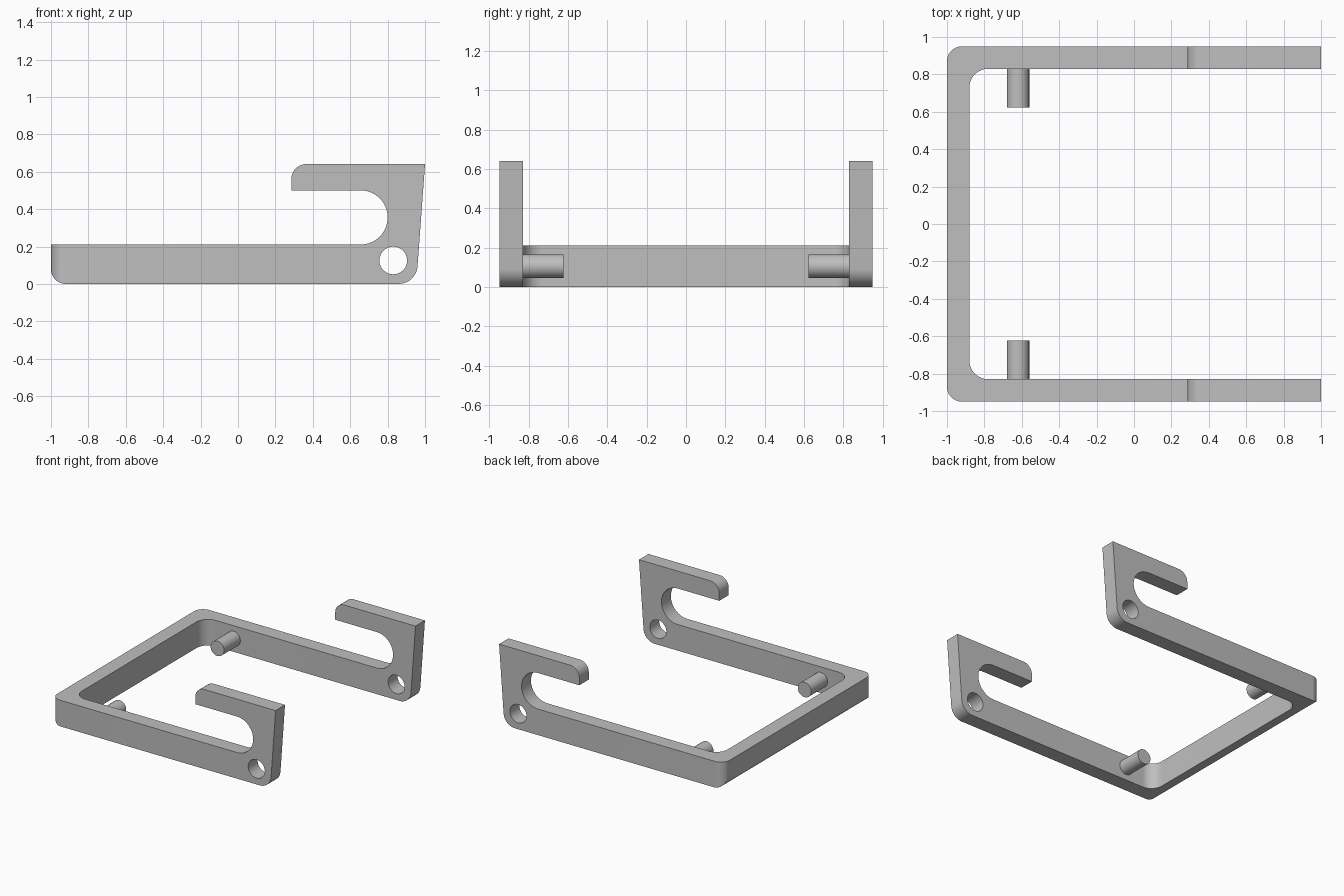
import bpy, bmesh, math
from mathutils import Matrix, Vector

old = bpy.data.objects.get("Cube")
if old:
    bpy.data.objects.remove(old, do_unlink=True)

grey = bpy.data.materials.new("light grey")
grey.use_nodes = True
colour = (0.52, 0.52, 0.52, 1)
grey.diffuse_color = colour
grey.node_tree.nodes["Principled BSDF"].inputs["Base Color"].default_value = colour


def arc(cx, cy, r, start, end, steps=12):
    """Points along an arc, angles in degrees."""
    angles = [math.radians(start + (end - start) * i / steps) for i in range(steps + 1)]
    return [(cx + r * math.cos(a), cy + r * math.sin(a)) for a in angles]


def finish(name, bm):
    bmesh.ops.recalc_face_normals(bm, faces=bm.faces)
    mesh = bpy.data.meshes.new(name)
    bm.to_mesh(mesh)
    bm.free()
    mesh.materials.append(grey)
    ob = bpy.data.objects.new(name, mesh)
    bpy.context.collection.objects.link(ob)
    return ob


def prism(name, outline, place, depth):
    """Extrude an outline; place maps each 2D point into space."""
    bm = bmesh.new()
    face = bm.faces.new([bm.verts.new(place(u, v)) for u, v in outline])
    new = bmesh.ops.extrude_face_region(bm, geom=[face])["geom"]
    bmesh.ops.translate(bm, vec=Vector(depth),
                        verts=[g for g in new if isinstance(g, bmesh.types.BMVert)])
    return finish(name, bm)


def rod(name, x, y, z, radius, length, sides=48):
    """Cylinder lying along y."""
    bm = bmesh.new()
    bmesh.ops.create_cone(bm, cap_ends=True, segments=sides, radius1=radius,
                          radius2=radius, depth=length,
                          matrix=Matrix.Translation((x, y, z)) @ Matrix.Rotation(math.pi / 2, 4, "X"))
    return finish(name, bm)


def activate(ob):
    bpy.ops.object.select_all(action="DESELECT")
    ob.select_set(True)
    bpy.context.view_layer.objects.active = ob


def carve(ob, cutter, operation):
    mod = ob.modifiers.new(operation.title(), "BOOLEAN")
    mod.operation, mod.solver, mod.object = operation, "EXACT", cutter
    activate(ob)
    bpy.ops.object.modifier_apply(modifier=mod.name)
    bpy.data.objects.remove(cutter, do_unlink=True)


def smooth(ob):
    activate(ob)
    bpy.ops.object.shade_smooth_by_angle(angle=math.radians(30))


# Side profile: rail with an open hook at the end
side = (arc(-0.92, 0.08, 0.0805, 180, 270)
        + arc(0.86, 0.1, 0.1, 270, 356)
        + [(1.0, 0.64)]
        + arc(0.365, 0.56, 0.08, 90, 180)
        + [(0.285, 0.5)]
        + arc(0.655, 0.355, 0.145, 90, -90, 28)
        + [(-1.0005, 0.21)])
frame = prism("hooked_frame", side, lambda x, z: (x, -1.1, z), (0, 2.2, 0))

# Plan: U shape with rounded corners, open towards the hooks
half_plan = ([(1.1, 0.95)] + arc(-0.92, 0.87, 0.08, 90, 180))
inner_half = arc(-0.78, 0.73, 0.1, 180, 90) + [(1.1, 0.83)]
mirror = lambda pts: [(x, -y) for x, y in reversed(pts)]
plan = half_plan + mirror(half_plan) + mirror(inner_half) + inner_half
carve(frame, prism("plan_cutter", plan, lambda x, y: (x, y, -0.2), (0, 0, 1.2)), "INTERSECT")

# Pivot holes through both arms
carve(frame, rod("hole_cutter", 0.83, 0, 0.125, 0.074, 2.4), "DIFFERENCE")
smooth(frame)

# Inward pegs near the crossbar
for label, sign in (("front", -1), ("back", 1)):
    smooth(rod(label + "_peg", -0.62, sign * 0.73, 0.106, 0.06, 0.215))

# Stand the frame exactly on the ground
low = min(v.co.z for v in frame.data.vertices)
for v in frame.data.vertices:
    v.co.z -= low
